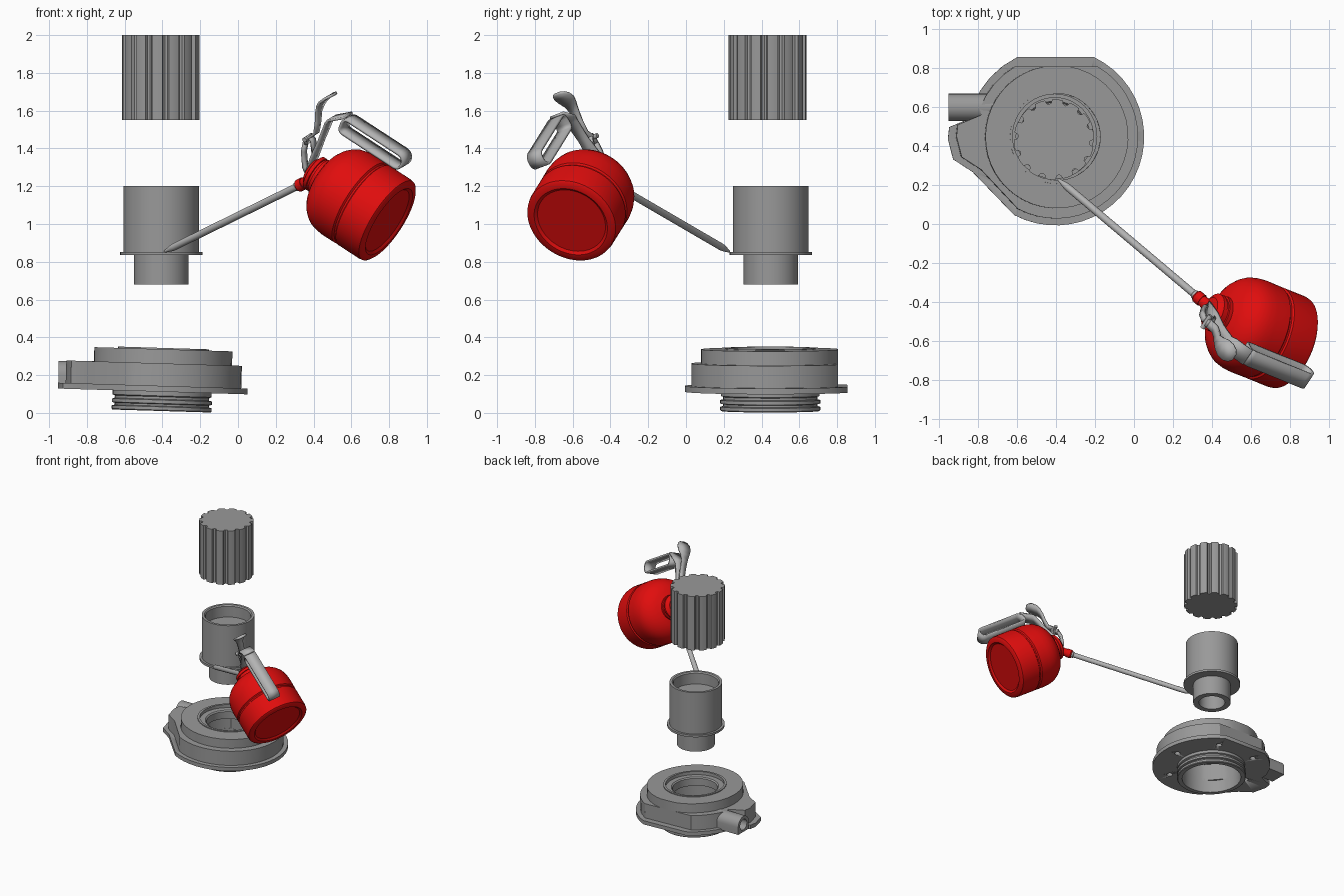
import bpy, bmesh, math
from mathutils import Matrix, Vector

if "Cube" in bpy.data.objects:
    bpy.data.objects.remove(bpy.data.objects["Cube"])

def material(name, rgb):
    m = bpy.data.materials.new(name)
    m.diffuse_color = (*rgb, 1)
    m.use_nodes = True
    m.node_tree.nodes["Principled BSDF"].inputs["Base Color"].default_value = m.diffuse_color
    return m

RED = material("red paint", (0.75, 0.004, 0.004))
GREY = material("cast grey", (0.32, 0.32, 0.32))
STEEL = material("light steel", (0.45, 0.45, 0.45))

def finish(bm, name, mat, mtx=Matrix(), angle=32):
    bmesh.ops.remove_doubles(bm, verts=bm.verts, dist=1e-5)
    bmesh.ops.recalc_face_normals(bm, faces=bm.faces)
    me = bpy.data.meshes.new(name)
    bm.to_mesh(me)
    bm.free()
    ob = bpy.data.objects.new(name, me)
    bpy.context.collection.objects.link(ob)
    me.materials.append(mat)
    ob.matrix_world = mtx
    bpy.ops.object.select_all(action='DESELECT')
    ob.select_set(True)
    bpy.context.view_layer.objects.active = ob
    bpy.ops.object.shade_smooth_by_angle(angle=math.radians(angle))
    return ob

def lathe(name, profile, mat, mtx=Matrix(), seg=48, closed=False):
    """Turn (radius, height) points about z."""
    bm = bmesh.new()
    rows = [[bm.verts.new((r * math.cos(math.tau * k / seg), r * math.sin(math.tau * k / seg), z))
             for k in range(seg)] for r, z in profile]
    pairs = list(zip(rows, rows[1:])) + ([(rows[-1], rows[0])] if closed else [])
    for a, b in pairs:
        for k in range(seg):
            j = (k + 1) % seg
            bm.faces.new((a[k], a[j], b[j], b[k]))
    bmesh.ops.dissolve_degenerate(bm, dist=1e-6, edges=bm.edges)
    return finish(bm, name, mat, mtx)

def prism(name, outline, z0, z1, mat, mtx=Matrix(), bore=None, angle=32):
    """Extrude an outline, optionally with a round bore at its origin."""
    bm = bmesh.new()
    loops = [[bm.verts.new((x, y, z)) for x, y in outline] for z in (z0, z1)]
    if bore:
        inner = [Vector(p).normalized() * bore for p in outline]
        loops = [loops[0], loops[1]] + [[bm.verts.new((p.x, p.y, z)) for p in inner] for z in (z1, z0)]
        pairs = [(loops[i], loops[(i + 1) % 4]) for i in range(4)]
    else:
        bm.faces.new(loops[0])
        bm.faces.new(loops[1])
        pairs = [(loops[0], loops[1])]
    n = len(outline)
    for a, b in pairs:
        for k in range(n):
            bm.faces.new((a[k], a[(k + 1) % n], b[(k + 1) % n], b[k]))
    return finish(bm, name, mat, mtx, angle)

def arc(r, a0, a1, n, cx=0, cy=0):
    return [(cx + r * math.cos(math.radians(a0 + (a1 - a0) * i / n)),
             cy + r * math.sin(math.radians(a0 + (a1 - a0) * i / n))) for i in range(n + 1)]

def strap(name, pts, mat, mtx, thick=0.014, closed=False):
    """Flat metal strip through (u, t, width) points."""
    bm = bmesh.new()
    rows = [[bm.verts.new((u, s * w / 2, t)) for s in (-1, 1)] for u, t, w in pts]
    for a, b in list(zip(rows, rows[1:])) + ([(rows[-1], rows[0])] if closed else []):
        bm.faces.new((a[0], a[1], b[1], b[0]))
    ob = finish(bm, name, mat, mtx)
    mod = ob.modifiers.new("thickness", 'SOLIDIFY')
    mod.thickness, mod.offset = thick, 0
    return ob

# --- splined knob at the top
knob = []
for i in range(14):
    for f, r in ((0, .205), (.2, .206), (.4, .206), (.6, .205), (.66, .188), (.8, .182), (.94, .188)):
        a = math.tau * (i + f) / 14
        knob.append((r * math.cos(a), r * math.sin(a)))
prism("splined_knob", knob, 1.55, 2.0, GREY, Matrix.Translation((-.41, .432, 0)), angle=20)

# --- stepped sleeve in the middle, open at both ends
lathe("stepped_sleeve", [(0, 1.1), (.172, 1.1), (.172, 1.19), (.18, 1.2), (.2, 1.2), (.2, .853), (.218, .853),
                         (.218, .835), (.144, .835), (.144, .68), (.1, .68), (.1, 1.06), (0, 1.06)],
      GREY, Matrix.Translation((-.406, .449, 0)))

# --- housing, tilted slightly about y
HOUSE = Matrix.Translation((-.405, .446, 0)) @ Matrix.Rotation(math.radians(1.75), 4, 'Y')

def housing_outline(r, flat, inset=None):
    """Circle with a flat at the back and, optionally, a lobe on the left."""
    half = math.degrees(math.asin(flat / r))
    right = arc(r, -118, half, 24)
    if inset is None:
        return right + arc(r, 180 - half, 242, 18)[:-1]
    lobe = [(-.425, .10), (-.545, .05), (-.552, -.01), (-.525, -.115), (-.425, -.18)]
    return right + arc(r, 180 - half, 160, 4) + [(x + inset, y + inset * .3) for x, y in lobe]

flange = prism("housing_flange", housing_outline(.453, .408, 0), .112, .143, GREY, HOUSE, bore=.226)
prism("housing_body", housing_outline(.418, .36, .04), .143, .262, GREY, HOUSE, bore=.226)
prism("housing_upper_step", housing_outline(.366, .36), .262, .337, GREY, HOUSE, bore=.236)
lathe("housing_inner_lip", [(.17, .25), (.238, .25), (.238, .318), (.18, .318), (.17, .31)], GREY, HOUSE, closed=True)
lathe("housing_top_rim", [(.222, .3), (.24, .3), (.24, .344), (.222, .344)], GREY, HOUSE, closed=True)
lathe("housing_neck", [(.226, .01), (.26, .01), (.265, .015), (.265, .032), (.25, .036), (.25, .046), (.265, .05),
                       (.265, .068), (.25, .072), (.25, .085), (.262, .09), (.262, .13), (.226, .13)],
      GREY, HOUSE, closed=True)

# bolt holes through the flange
bm = bmesh.new()
for k in range(6):
    a = math.tau * k / 6
    bmesh.ops.create_cone(bm, cap_ends=True, segments=16, radius1=.023, radius2=.023, depth=.2,
                          matrix=Matrix.Translation((.34 * math.cos(a), .34 * math.sin(a), .127)))
cutter = finish(bm, "bolt_hole_cutter", GREY, HOUSE)
cutter.hide_render = True
mod = flange.modifiers.new("bolt holes", 'BOOLEAN')
mod.operation, mod.object, mod.solver = 'DIFFERENCE', cutter, 'EXACT'
bpy.context.view_layer.objects.active = flange
bpy.ops.object.modifier_apply(modifier=mod.name)
bpy.data.objects.remove(cutter)

# side port: round top, square foot, drilled
port = arc(.07, 0, 180, 14) + [(-.07, -.03), (-.07, -.06), (-.035, -.06), (0, -.06), (.035, -.06), (.07, -.06), (.07, -.03)]
# outline x -> world y, outline y -> world z, extrusion -> world x
turn = Matrix(((0, 0, 1, 0), (1, 0, 0, 0), (0, 1, 0, 0), (0, 0, 0, 1)))
prism("side_port", port, -.95, -.70, GREY, Matrix.Translation((0, .597, .205)) @ turn, bore=.045)

# --- oil can: local z is the can axis, local x points towards the handle
a = Vector((-.79, .32, .515)).normalized()
u = Vector((.308, -.51, .803))
u = (u - a * u.dot(a)).normalized()
w = a.cross(u)
CAN = Matrix.Translation((.80, -.61, 1.012)) @ Matrix((u, w, a)).transposed().to_4x4()

lathe("can_body", [(0, .012), (.19, .012), (.205, 0), (.235, .003), (.247, .012), (.25, .03), (.25, .165), (.241, .172),
                   (.241, .182), (.25, .19), (.251, .27), (.247, .31), (.238, .345), (.222, .373), (.2, .398),
                   (.17, .42), (.135, .436), (.105, .443), (.1, .445), (.1, .465), (.092, .467), (.092, .478),
                   (.098, .48), (.098, .5), (.085, .505), (.07, .522), (0, .526)], RED, CAN, seg=64)

# spout: red ferrule, nut and a long tapered tube
start, tip = Vector((-.12, 0, .555)), Vector((-.928, 0, 1.13))
SPOUT = CAN @ Matrix.Translation(start) @ (tip - start).to_track_quat('Z', 'Y').to_matrix().to_4x4()
length = (tip - start).length
lathe("spout_ferrule", [(0, -.13), (.04, -.13), (.03, -.05), (.028, -.035), (0, -.035)], RED, SPOUT, 24)
lathe("spout_nut", [(0, -.036), (.034, -.036), (.034, .0), (.027, .008), (0, .008)], RED, SPOUT, 12)
lathe("spout_tube", [(0, 0), (.024, 0), (.024, .02), (.019, .024), (.019, length - .07), (.017, length - .05),
                     (.006, length), (0, length)], STEEL, SPOUT, 24)

# strap from the neck up to the handle, and the closed hand grip
strap("handle_strap", [(-.03, .528, .07), (.09, .532, .08), (.2, .53, .06), (.32, .528, .07), (.35, .518, .09),
                       (.42, .44, .09)], STEEL, CAN)
grip = (arc(.03, 0, 90, 4, .385, .41) + arc(.025, 90, 180, 4, .355, .415)
        + arc(.04, 180, 270, 5, .37, .075) + arc(.04, 270, 360, 5, .375, .075))
strap("handle_grip", [(x, y, .09) for x, y in grip], STEEL, CAN, closed=True)

# pump lever with a rounded thumb paddle, pivot and plunger link
strap("pump_lever", [(.13, .6, .04), (.16, .605, .045), (.22, .572, .045), (.28, .585, .045), (.34, .604, .05),
                     (.385, .607, .075), (.42, .598, .1), (.455, .58, .1), (.478, .563, .075), (.488, .554, .035)],
      STEEL, CAN)
strap("plunger_link", [(.15, .612, .03), (.08, .6, .03), (.0, .56, .03), (-.03, .52, .03)], STEEL, CAN, thick=.02)
strap("lever_bracket", [(.09, .53, .04), (.17, .575, .04), (.18, .61, .04)], STEEL, CAN)
lathe("lever_pivot", [(0, -.04), (.013, -.04), (.013, .04), (0, .04)], STEEL,
      CAN @ Matrix.Translation((.165, 0, .605)) @ Matrix.Rotation(math.pi / 2, 4, 'X'), 12)
